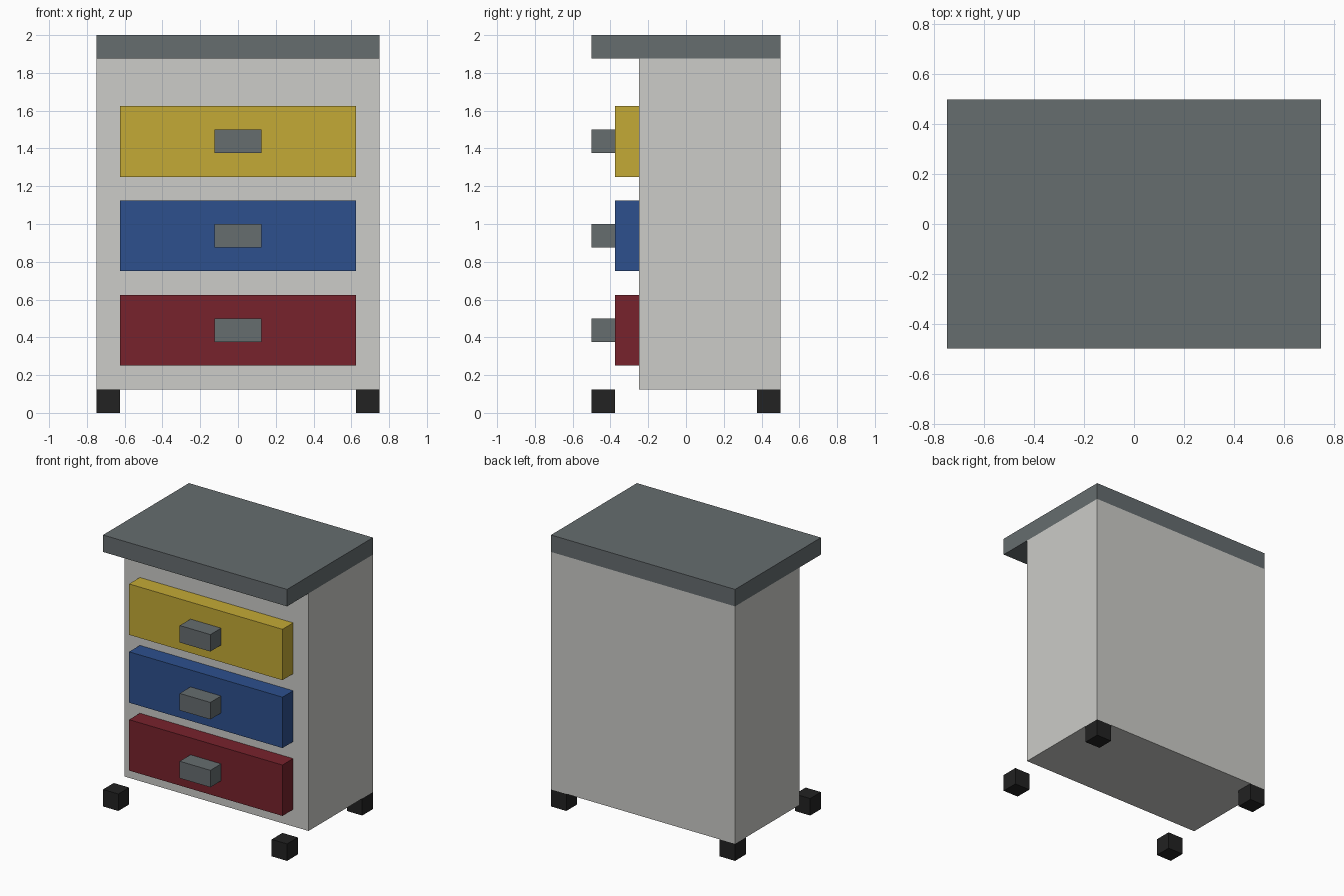
import bpy
import bmesh
from mathutils import Vector

if "Cube" in bpy.data.objects:
    bpy.data.objects.remove(bpy.data.objects["Cube"])


def material(name, rgb):
    """Flat colour from 0-255 sRGB values, stored as linear."""
    lin = [((c / 255 + 0.055) / 1.055) ** 2.4 if c > 10 else c / 255 / 12.92 for c in rgb]
    m = bpy.data.materials.new(name)
    m.diffuse_color = (*lin, 1)
    m.use_nodes = True
    m.node_tree.nodes["Principled BSDF"].inputs["Base Color"].default_value = m.diffuse_color
    return m


def box(name, lo, hi, mat):
    """Axis-aligned box between two corners."""
    lo, hi = Vector(lo), Vector(hi)
    bm = bmesh.new()
    bmesh.ops.create_cube(bm, size=1)
    bmesh.ops.scale(bm, vec=hi - lo, verts=bm.verts)
    mesh = bpy.data.meshes.new(name)
    bm.to_mesh(mesh)
    bm.free()
    mesh.materials.append(mat)
    ob = bpy.data.objects.new(name, mesh)
    ob.location = (lo + hi) / 2
    bpy.context.collection.objects.link(ob)
    return ob


U = 0.125  # the model sits on a grid of this size
dark_grey = material("dark grey", (102, 109, 111))
pale_grey = material("pale grey", (204, 204, 200))
black = material("black", (34, 34, 34))
yellow = material("yellow", (196, 170, 54))
blue = material("blue", (45, 80, 141))
red = material("red", (119, 34, 44))

# Carcass and overhanging top
box("cabinet_body", (-6 * U, -2 * U, U), (6 * U, 4 * U, 15 * U), pale_grey)
box("cabinet_top", (-6 * U, -4 * U, 15 * U), (6 * U, 4 * U, 16 * U), dark_grey)

# Drawer fronts with block handles, bottom to top
for i, (level, mat) in enumerate((("lower", red), ("middle", blue), ("upper", yellow))):
    z = (2 + 4 * i) * U
    box(level + "_drawer", (-5 * U, -3 * U, z), (5 * U, -2 * U, z + 3 * U), mat)
    box(level + "_handle", (-U, -4 * U, z + U), (U, -3 * U, z + 2 * U), dark_grey)

# Feet under the four corners of the top
for side, x in (("left", -6 * U), ("right", 5 * U)):
    for end, y in (("front", -4 * U), ("back", 3 * U)):
        box(f"{end}_{side}_foot", (x, y, 0), (x + U, y + U, U), black)
